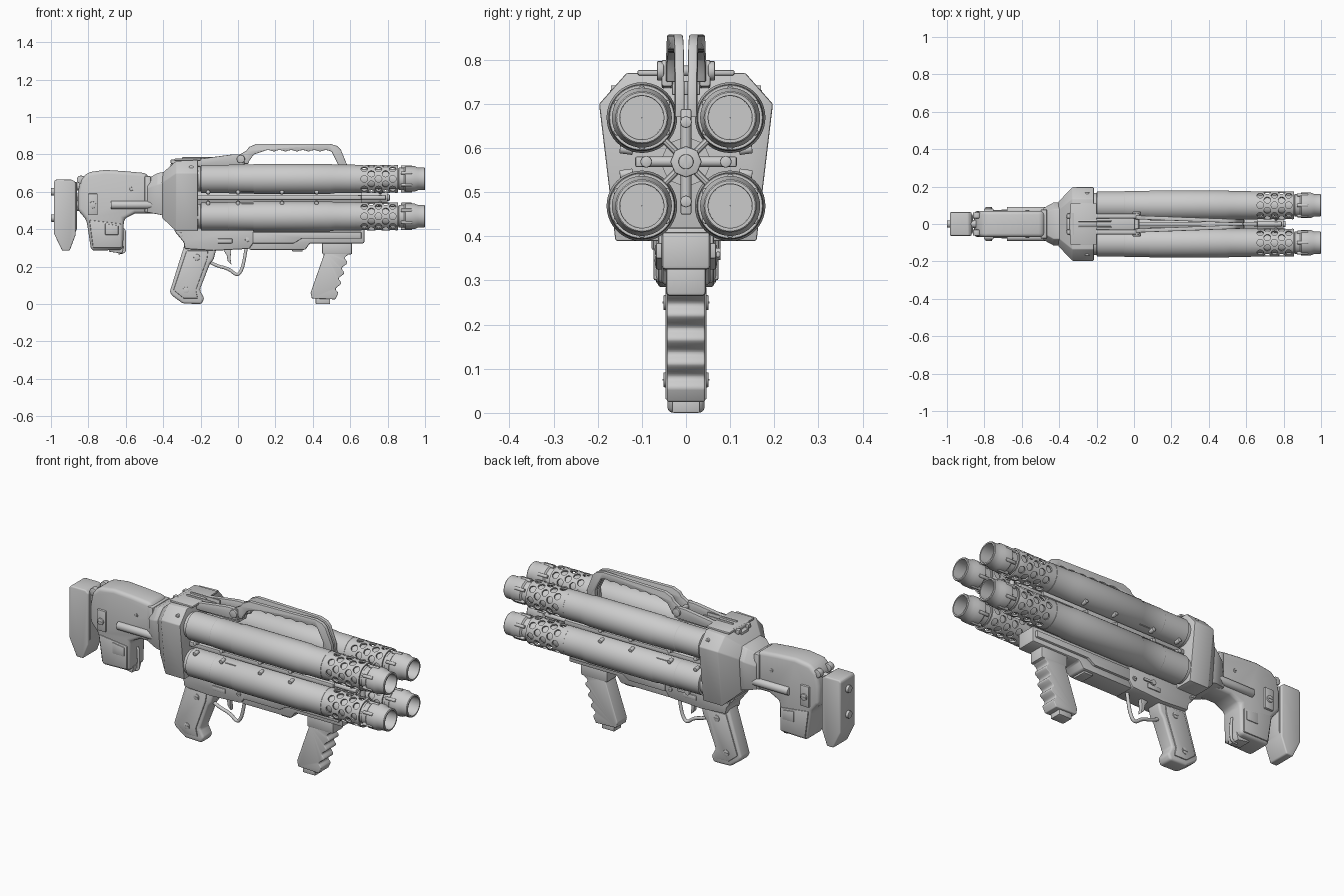
import bpy, bmesh
from math import sin, cos, pi, radians
from mathutils import Vector, Matrix

if "Cube" in bpy.data.objects:
    bpy.data.objects.remove(bpy.data.objects["Cube"])

COL = bpy.context.scene.collection
BY, ZC, BZ = 0.10, 0.569, 0.10          # barrel cluster: y offset, centre z, z offset


def finish(name, bm, bevel=0, segs=2):
    bmesh.ops.recalc_face_normals(bm, faces=bm.faces[:])
    if bevel:
        es = [e for e in bm.edges if e.is_manifold and e.calc_face_angle(0) > 0.5]
        bmesh.ops.bevel(bm, geom=es, offset=bevel, segments=segs, affect='EDGES', profile=0.5, clamp_overlap=True)
    me = bpy.data.meshes.new(name)
    bm.to_mesh(me)
    bm.free()
    ob = bpy.data.objects.new(name, me)
    COL.objects.link(ob)
    return ob


def loft(name, sections, bevel=0, segs=2):
    bm = bmesh.new()
    rings = [[bm.verts.new(p) for p in s] for s in sections]
    n = len(rings[0])
    for a, b in zip(rings, rings[1:]):
        for i in range(n):
            bm.faces.new((a[i], a[(i + 1) % n], b[(i + 1) % n], b[i]))
    bm.faces.new(rings[0])
    bm.faces.new(rings[-1])
    return finish(name, bm, bevel, segs)


def prism(name, pts, y0, y1, bevel=0.006, segs=2):
    return loft(name, [[(x, y, z) for x, z in pts] for y in (y0, y1)], bevel, segs)


def box(name, x0, x1, y0, y1, z0, z1, bevel=0.004):
    return prism(name, [(x0, z0), (x1, z0), (x1, z1), (x0, z1)], y0, y1, bevel)


def lathe(name, prof, y=0, z=0, n=40):
    """Closed (x, radius) outline spun about an x-directed axis."""
    bm = bmesh.new()
    rings = [[bm.verts.new((x, y + r * cos(2 * pi * k / n), z + r * sin(2 * pi * k / n)))
              for k in range(n)] for x, r in prof]
    for a, b in zip(rings, rings[1:] + rings[:1]):
        for k in range(n):
            bm.faces.new((a[k], a[(k + 1) % n], b[(k + 1) % n], b[k]))
    return finish(name, bm)


def add_rod(bm, a, b, r, n=16):
    a, b = Vector(a), Vector(b)
    rot = (b - a).to_track_quat('Z', 'Y').to_matrix().to_4x4()
    bmesh.ops.create_cone(bm, cap_ends=True, segments=n, radius1=r, radius2=r, depth=(b - a).length,
                          matrix=Matrix.Translation((a + b) / 2) @ rot)


def rod(name, a, b, r, n=16, bevel=0):
    bm = bmesh.new()
    add_rod(bm, a, b, r, n)
    return finish(name, bm, bevel)


def tube(name, pts, r):
    cu = bpy.data.curves.new(name, 'CURVE')
    cu.dimensions, cu.bevel_depth, cu.bevel_resolution, cu.use_fill_caps = '3D', r, 3, True
    sp = cu.splines.new('NURBS')
    sp.points.add(len(pts) - 1)
    for p, c in zip(sp.points, pts):
        p.co = (*c, 1)
    sp.use_endpoint_u, sp.order_u = True, 3
    ob = bpy.data.objects.new(name, cu)
    COL.objects.link(ob)
    return ob


def screws(name, spots, y, r, out=0.008):
    """Slotted screw heads on both sides."""
    for s in (1, -1):
        for x, z in spots:
            rod(name, (x, s * (y - 0.02), z), (x, s * (y + out), z), r, 20, 0.002)
            box(name + "_slot", x - r * .7, x + r * .7, s * y, s * (y + out + .002), z - .002, z + .002, 0)


def drill(ob, y, z):
    """Staggered ventilation holes through a shroud."""
    bm = bmesh.new()
    for c in range(5):
        for k in range(8):
            a = 2 * pi * (k + (c % 2) / 2) / 8
            x, d = 0.675 + 0.038 * c, Vector((0, cos(a), sin(a)))
            o = Vector((x, y, z))
            add_rod(bm, o + d * 0.06, o + d * 0.09, 0.018, 16)
    cut = finish("hole_cutter", bm)
    cut.hide_render = True
    m = ob.modifiers.new("holes", 'BOOLEAN')
    m.operation, m.object, m.solver = 'DIFFERENCE', cut, 'EXACT'
    bpy.context.view_layer.update()
    me = bpy.data.meshes.new_from_object(ob.evaluated_get(bpy.context.evaluated_depsgraph_get()))
    ob.modifiers.clear()
    ob.data = me
    bpy.data.objects.remove(cut)


# four barrels: jacket, perforated shroud, inner tube with muzzle
for sy in (1, -1):
    for sz in (1, -1):
        y, z = sy * BY, ZC + sz * BZ
        lathe("barrel_jacket", [(-.22, .066), (-.2, .066), (-.197, .075), (-.05, .075), (-.047, .077), (.08, .077),
                                (.086, .08), (.49, .08), (.52, .076), (.625, .076), (.628, .073), (.628, .05), (-.22, .05)], y, z)
        drill(lathe("barrel_shroud", [(.625, .075), (.85, .075), (.855, .073), (.855, .066), (.625, .066)], y, z, 48), y, z)
        lathe("muzzle", [(.6, .054), (.856, .054), (.86, .06), (.888, .06), (.895, .068), (.945, .068), (.963, .06),
                         (.996, .06), (1, .057), (1, .05), (.72, .049), (.72, .0005), (.6, .0005)], y, z)
        for k in range(6):
            a = pi * k / 3 + pi / 6
            d = Vector((0, cos(a), sin(a))) * 0.064
            rod("muzzle_lug", (.872, y + d.y, z + d.z), (.93, y + d.y, z + d.z), .009, 8, .002)
        # small bolts and a seam strip beside the gap
        for x in (-.16, 0, .235, .42):
            rod("jacket_bolt", (x, sy * .12, ZC + sz * .026), (x, sy * .15, ZC + sz * .03), .011, 12, .002)
        box("seam_strip", .02, .4, sy * .125, sy * .139, ZC + sz * .03, ZC + sz * .036, .001)

# central core, fins and front spider
rod("core", (-.22, 0, ZC), (.66, 0, ZC), .058, 8)
box("core_fin_flat", -.22, .66, -.115, .115, ZC - .012, ZC + .012)
box("core_fin_upright", -.22, .66, -.012, .012, ZC - .12, ZC + .12)
rod("spider_hub", (.64, 0, ZC), (.8, 0, ZC), .036, 8, .004)
rod("spider_screw", (.79, 0, ZC), (.81, 0, ZC), .017, 20, .002)
box("spider_slot", .80, .813, -.003, .003, ZC - .013, ZC + .013, 0)
for k in range(4):
    d = Vector((0, cos(k * pi / 2), sin(k * pi / 2)))
    c = Vector((.76, 0, ZC))
    rod("spider_arm", c + d * .02, c + d * .1, .012, 12)
    rod("spider_rail", (.64, d.y * .09, ZC + d.z * .09), (.79, d.y * .09, ZC + d.z * .09), .014, 8, .003)
    e = Vector((0, cos(k * pi / 2 + pi / 4), sin(k * pi / 2 + pi / 4)))
    rod("spider_brace", c + e * .02, c + e * .068, .008, 8)

# faceted receiver block and neck
def hexa(x, top, mid, low, zt, zm, zl):
    return [(x, -top, zt), (x, top, zt), (x, mid, zm), (x, low, zl), (x, -low, zl), (x, -mid, zm)]

loft("receiver_block", [hexa(-.215, .135, .197, .16, .77, .7, .39), hexa(-.33, .135, .197, .16, .765, .7, .39),
                        hexa(-.405, .075, .118, .1, .70, .65, .46)], .004)
loft("neck_block", [hexa(-.38, .08, .115, .1, .71, .65, .47), hexa(-.43, .08, .115, .1, .70, .64, .48),
                    hexa(-.485, .05, .085, .08, .67, .62, .49)], .004)
box("receiver_top_plate", -.34, -.2, -.11, .11, .765, .777)
screws("receiver_screw", [(-.25, .73)], .162, .012)

# top rail with hinge for the handle
for s in (1, -1):
    prism("top_rail", [(-.36, .75), (-.36, .772), (-.2, .777), (-.03, .8), (.03, .8), (.035, .74), (-.2, .735)],
          s * .03, s * .055, .004)
    box("rail_rib", -.3, -.12, s * .012, s * .022, .74, .785)
    rod("hinge_knob", (.015, s * .05, .775), (.015, s * .066, .775), .022, 20, .003)
    # carrying handle: two scalloped plates that converge forward
    under = [(.50 - .37 * i / 30, .815 + .008 * abs(sin(pi * i / 5))) for i in range(31)]
    pts = [(.0, .75), (.01, .8), (.045, .82), (.06, .84), (.1, .857), (.49, .857), (.53, .845), (.55, .825),
           (.585, .74), (.59, .67), (.53, .67), (.535, .745)] + under + [(.085, .80), (.06, .765), (.055, .75)]
    h = prism("carry_handle", pts, -.0105, .0105, .003)
    for v in h.data.vertices:
        v.co.y += s * (.034 - .037 * (v.co.x - .05))
rod("hinge_pin", (.015, -.06, .775), (.015, .06, .775), .012)
box("rail_floor", -.36, .03, -.032, .032, .72, .752)
rod("rear_rail_pin", (-.33, -.06, .765), (-.33, .06, .765), .014)

# lower receiver, trigger group, fore rail
prism("lower_receiver", [(-.34, .42), (-.34, .39), (-.29, .33), (-.285, .295), (-.13, .285), (.06, .295), (.085, .33), (.085, .42)],
      -.064, .064, .008)
prism("fore_rail", [(.06, .41), (.06, .29), (.36, .29), (.385, .325), (.675, .325), (.675, .41)], -.055, .055, .008)
prism("fore_rail_side", [(.08, .385), (.08, .325), (.3, .325), (.34, .35), (.66, .35), (.66, .385)], -.068, .068, .004)
box("rail_step", .29, .345, -.04, .04, .28, .32)
box("ejector_window", -.11, -.03, -.069, .069, .325, .35)
rod("selector_lever", (-.06, .06, .36), (-.06, .078, .36), .014)
box("selector_arm", -.065, .0, .068, .078, .352, .366)
tube("trigger_guard", [(-.17, 0, .235), (-.12, 0, .205), (-.05, 0, .19), (-.005, 0, .15), (.02, 0, .18), (.035, 0, .24), (.045, 0, .31)], .009)
prism("trigger", [(-.085, .3), (-.06, .26), (-.055, .23), (-.035, .21), (-.04, .245), (-.035, .3)], -.012, .012, .003)
screws("receiver_pin", [(-.305, .37), (.05, .345)], .062, .012)

# pistol grip
prism("pistol_grip", [(-.285, .32), (-.365, .065), (-.352, .045), (-.295, .003), (-.195, 0), (-.18, .03), (-.205, .075),
                      (-.15, .215), (-.13, .24), (-.11, .32)], -.042, .042, .012, 3)
prism("grip_panel", [(-.275, .285), (-.345, .075), (-.29, .03), (-.215, .03), (-.225, .075), (-.165, .24), (-.16, .285)],
      -.047, .047, .004)
screws("grip_screw", [(-.22, .25), (-.278, .075)], .046, .017, .005)

# forward grip with finger waves
wave = [(.525 + .065 * i / 28 + .011 * cos(2 * pi * i / 7), .055 + .22 * i / 28) for i in range(29)]
prism("fore_grip", [(.465, .28), (.388, .06), (.395, .03), (.52, .025)] + wave, -.043, .043, .012, 3)
box("fore_grip_base", .415, .492, -.032, .032, 0, .04)
box("fore_grip_mount", .45, .61, -.045, .045, .265, .34, .008)

# shoulder stock
prism("stock_body", [(-.855, .60), (-.84, .67), (-.8, .705), (-.71, .717), (-.6, .71), (-.49, .70), (-.47, .665), (-.4, .66),
                     (-.4, .485), (-.55, .485), (-.61, .455), (-.615, .29), (-.785, .285), (-.81, .45), (-.855, .5)],
      -.07, .07, .022, 3)
prism("stock_lower_shell", [(-.775, .30), (-.625, .30), (-.625, .43), (-.795, .45)], -.074, .074, .006)
prism("stock_recess_frame", [(-.71, .37), (-.64, .37), (-.64, .42), (-.71, .43)], -.078, .078, .003)
prism("stock_foot", [(-.69, .31), (-.69, .28), (-.62, .27), (-.61, .31)], -.035, .035, .004)
box("stock_collar", -.50, -.465, -.078, .078, .49, .685, .008)
box("stock_plate", -.803, -.75, -.082, .082, .475, .59, .005)
screws("stock_screw", [(-.777, .53)], .08, .018, .01)
screws("stock_pin", [(-.57, .615)], .07, .01, .004)
for s in (1, -1):
    rod("stock_rod", (-.68, s * .07, .53), (-.4, s * .07, .53), .022, 16, .004)
tube("sling_loop", [(-.62, 0, .4), (-.607, 0, .4), (-.605, 0, .36), (-.605, 0, .3), (-.607, 0, .275), (-.64, 0, .272)], .007)

# butt pad
pad = [(-.985, .655), (-.975, .665), (-.885, .665), (-.868, .65), (-.868, .37), (-.9, .285), (-.94, .285), (-.985, .38)]
prism("butt_pad", pad, -.063, .063, .014, 3)
prism("butt_pad_plate", [(-.9, .65), (-.862, .65), (-.862, .4), (-.9, .32)], -.05, .05, .004)
for z in (.46, .6):
    rod("butt_pad_screw", (-.98, 0, z), (-1, 0, z), .02, 20, .003)
for z in (.52, .57, .63):
    rod("butt_link", (-.88, 0, z), (-.83, 0, z), .022, 16)
for s in (1, -1):
    rod("stock_stud", (-.84, s * .03, .665), (-.84, s * .062, .665), .022, 16, .004)

# smooth shading with crisp edges
bpy.ops.object.select_all(action='DESELECT')
for ob in COL.objects:
    if ob.type == 'MESH':
        ob.select_set(True)
        bpy.context.view_layer.objects.active = ob
bpy.ops.object.shade_smooth_by_angle(angle=radians(32))
